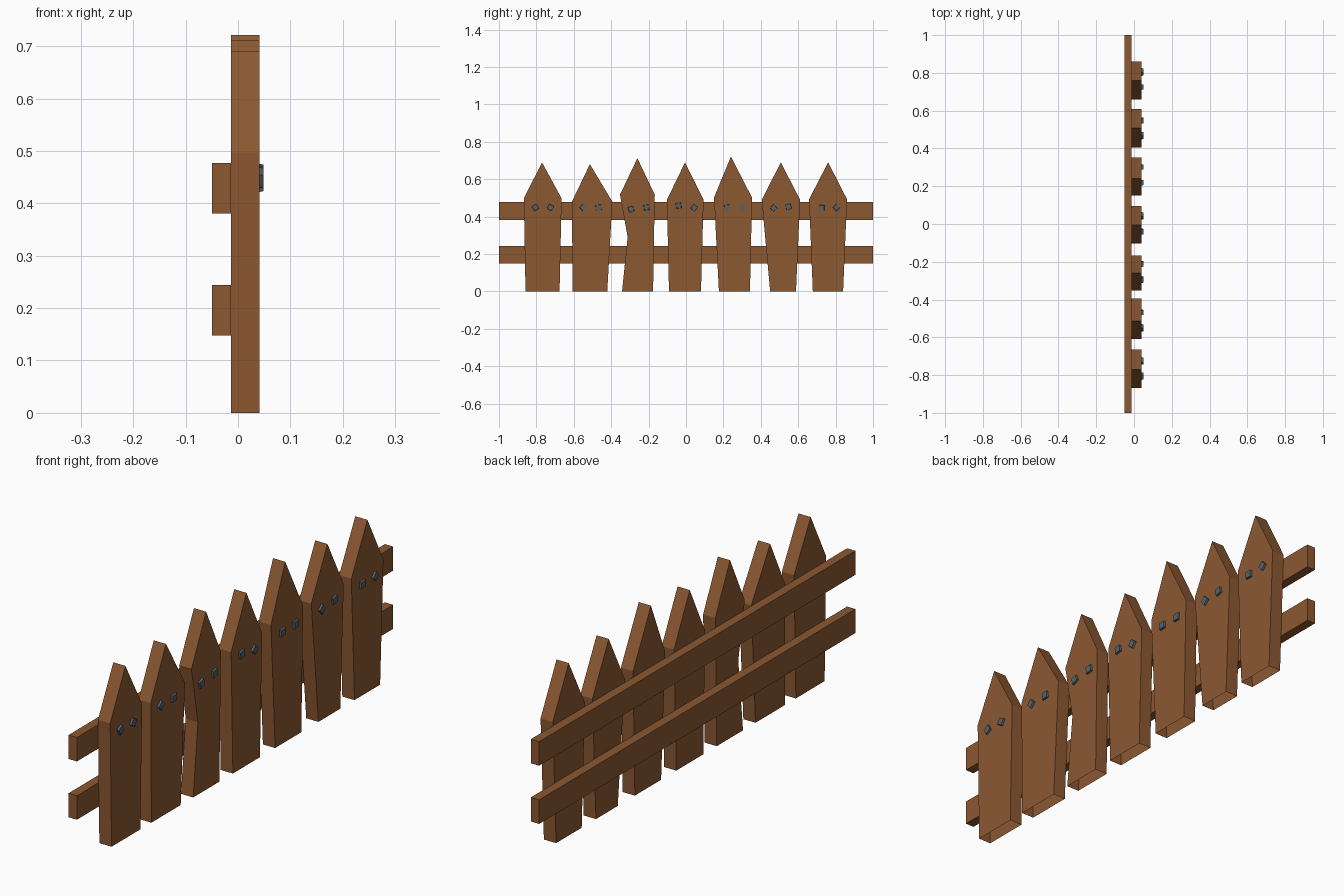
import bpy, bmesh
from math import cos, sin, radians, pi

if "Cube" in bpy.data.objects:
    bpy.data.objects.remove(bpy.data.objects["Cube"])


def material(name, rgb):
    m = bpy.data.materials.new(name)
    m.diffuse_color = (*rgb, 1)
    m.use_nodes = True
    m.node_tree.nodes["Principled BSDF"].inputs["Base Color"].default_value = m.diffuse_color
    return m


WOOD = material("brown wood", (0.26, 0.098, 0.031))
METAL = material("slate metal", (0.09, 0.125, 0.15))


def prism(name, outline, x0, x1, mat, taper=1.0, open_edge=None):
    """Extrude a (y, z) outline, counter-clockwise seen from +x, from x0 to x1."""
    n = len(outline)
    cy = sum(p[0] for p in outline) / n
    cz = sum(p[1] for p in outline) / n
    bm = bmesh.new()
    back = [bm.verts.new((x0, y, z)) for y, z in outline]
    front = [bm.verts.new((x1, cy + (y - cy) * taper, cz + (z - cz) * taper))
             for y, z in outline]
    bm.faces.new(front)
    bm.faces.new(back[::-1])
    for i in range(n):
        if i != open_edge:
            j = (i + 1) % n
            bm.faces.new((back[i], back[j], front[j], front[i]))
    me = bpy.data.meshes.new(name)
    bm.to_mesh(me)
    bm.free()
    me.materials.append(mat)
    ob = bpy.data.objects.new(name, me)
    bpy.context.collection.objects.link(ob)


# Horizontal rails
for name, z0, z1 in (("lower_rail", 0.148, 0.244), ("upper_rail", 0.381, 0.477)):
    prism(name, [(-1, z0), (1, z0), (1, z1), (-1, z1)], -0.05, -0.013, WOOD)

# Pickets: bottom left/right, shoulder left/right, shoulder z, apex y/z,
# then the two nails as (y, z, turn)
PICKETS = [
    (-0.858, -0.676, -0.867, -0.665, 0.497, -0.77, 0.69, (-0.805, 0.449, 30), (-0.725, 0.449, 60)),
    (-0.606, -0.421, -0.61, -0.394, 0.48, -0.514, 0.68, (-0.55, 0.449, 45), (-0.468, 0.449, 3)),
    (-0.342, -0.176, -0.353, -0.167, 0.517, -0.26, 0.712, (-0.294, 0.44, 20), (-0.211, 0.449, 8)),
    (-0.091, 0.08, -0.102, 0.094, 0.49, -0.005, 0.69, (-0.04, 0.459, 8), (0.043, 0.447, 50)),
    (0.176, 0.342, 0.15, 0.353, 0.502, 0.24, 0.721, (0.219, 0.449, 2), (0.302, 0.449, 0)),
    (0.45, 0.588, 0.405, 0.61, 0.49, 0.507, 0.69, (0.468, 0.446, 42), (0.548, 0.453, 12)),
    (0.678, 0.84, 0.658, 0.861, 0.493, 0.76, 0.69, (0.725, 0.447, 0), (0.805, 0.449, 45)),
]
for i, (bl, br, sl, sr, sz, ay, az, *nails) in enumerate(PICKETS, 1):
    outline = [(bl, 0), (br, 0), (sr, sz), (ay, az), (sl, sz)]
    if i == 3:  # the bent picket has a kink on its left side
        outline.append((-0.312, 0.29))
    prism(f"picket_{i}", outline, -0.013, 0.041, WOOD, open_edge=0)
    # Square nail heads, slightly tapered
    for k, (y, z, turn) in enumerate(nails, 1):
        square = [(y + 0.021 * cos(radians(turn + 45) + q * pi / 2),
                   z + 0.021 * sin(radians(turn + 45) + q * pi / 2)) for q in range(4)]
        prism(f"nail_{i}_{k}", square, 0.038, 0.049, METAL, taper=0.88)
